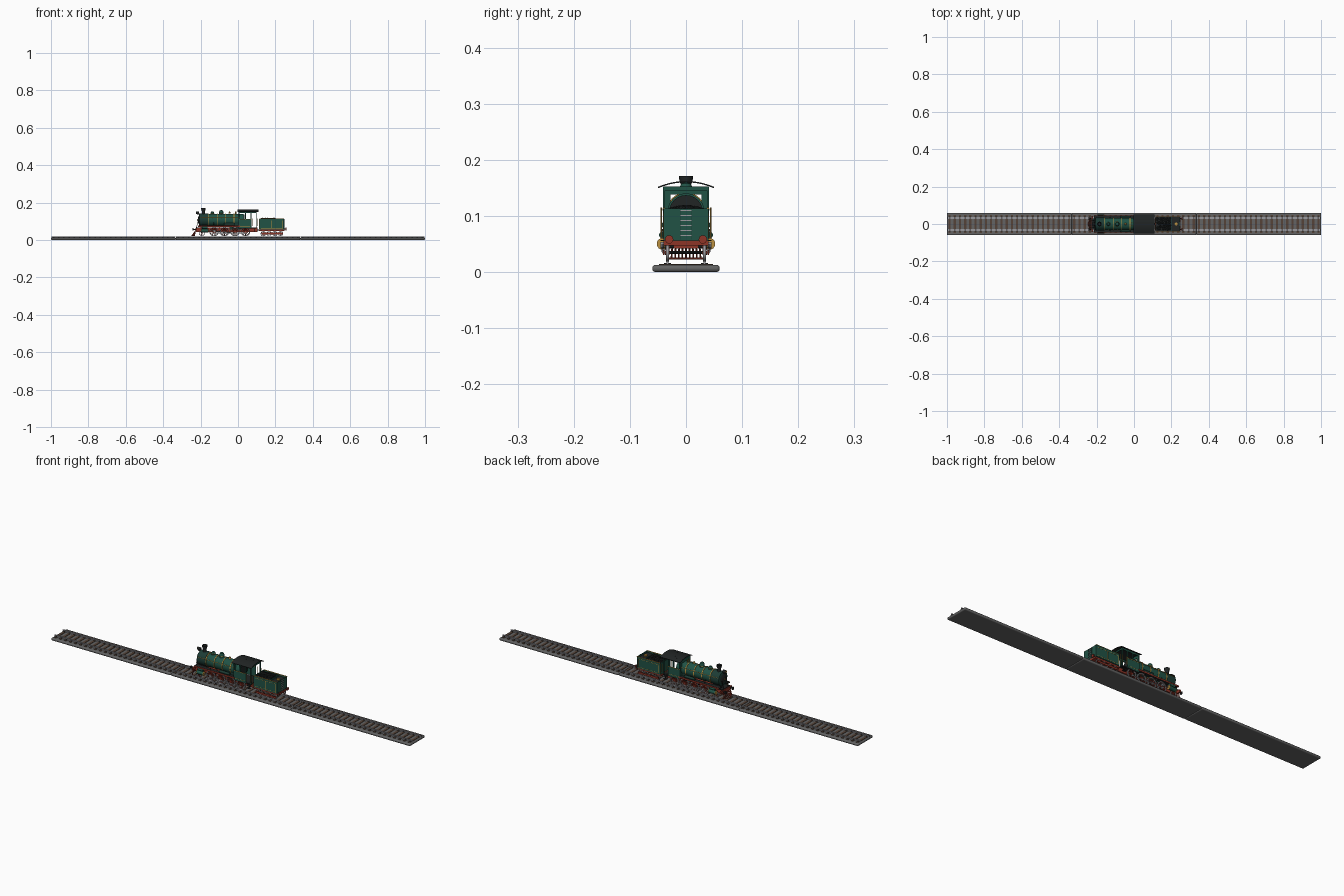
import bpy, bmesh, math, random
from mathutils import Matrix, Vector

if "Cube" in bpy.data.objects:
    bpy.data.objects.remove(bpy.data.objects["Cube"])
random.seed(4)

COLOURS = {
    "green": (0.015, 0.085, 0.06), "black": (0.015, 0.018, 0.018),
    "red": (0.27, 0.035, 0.02), "gold": (0.5, 0.28, 0.05),
    "steel": (0.33, 0.32, 0.34), "stone": (0.125, 0.125, 0.125),
    "wood": (0.09, 0.055, 0.038), "dark_green": (0.012, 0.045, 0.035)}
MATS = {}
for name, rgb in COLOURS.items():
    m = bpy.data.materials.new(name)
    m.use_nodes = True
    m.diffuse_color = (*rgb, 1)
    bsdf = m.node_tree.nodes["Principled BSDF"]
    bsdf.inputs["Base Color"].default_value = (*rgb, 1)
    bsdf.inputs["Roughness"].default_value = 0.6
    MATS[name] = m
KEYS = list(MATS)
TURN = {"X": Matrix.Rotation(math.pi / 2, 4, "Y"),
        "Y": Matrix.Rotation(math.pi / 2, 4, "X"), "Z": Matrix()}


class Part:
    """Collects simple solids into one named object."""
    def __init__(self, name):
        self.name, self.bm = name, bmesh.new()

    def paint(self, verts, mat):
        for f in {f for v in verts for f in v.link_faces}:
            f.material_index = KEYS.index(mat)
        return self

    def box(self, x, y, z, mat, turn=Matrix()):
        centre = Vector([(a + b) / 2 for a, b in (x, y, z)])
        size = [abs(b - a) for a, b in (x, y, z)]
        mx = Matrix.Translation(centre) @ turn @ Matrix.Diagonal((*size, 1))
        return self.paint(bmesh.ops.create_cube(self.bm, size=1, matrix=mx)["verts"], mat)

    def rod(self, a, b, r, mat, r2=None, n=10):
        a, b = Vector(a), Vector(b)
        rot = (b - a).to_track_quat("Z", "Y").to_matrix().to_4x4()
        mx = Matrix.Translation((a + b) / 2) @ rot
        got = bmesh.ops.create_cone(self.bm, cap_ends=True, segments=n, radius1=r,
                                    radius2=r if r2 is None else r2,
                                    depth=(b - a).length, matrix=mx)
        return self.paint(got["verts"], mat)

    def lathe(self, profile, at, axis, mat, n=24):
        mx = Matrix.Translation(at) @ TURN[axis]
        rings = [[self.bm.verts.new(mx @ Vector((r * math.cos(i * math.tau / n),
                                                 r * math.sin(i * math.tau / n), h)))
                  for i in range(n)] for r, h in profile]
        for a, b in zip(rings, rings[1:]):
            for i in range(n):
                j = (i + 1) % n
                self.bm.faces.new((a[i], a[j], b[j], b[i]))
        return self.paint([v for r in rings for v in r], mat)

    def done(self, bevel=0):
        bmesh.ops.remove_doubles(self.bm, verts=self.bm.verts, dist=1e-6)
        bmesh.ops.recalc_face_normals(self.bm, faces=self.bm.faces)
        me = bpy.data.meshes.new(self.name)
        self.bm.to_mesh(me)
        self.bm.free()
        for k in KEYS:
            me.materials.append(MATS[k])
        ob = bpy.data.objects.new(self.name, me)
        bpy.context.collection.objects.link(ob)
        if bevel:
            mod = ob.modifiers.new("bevel", "BEVEL")
            mod.width, mod.segments = bevel, 3
        bpy.ops.object.select_all(action="DESELECT")
        ob.select_set(True)
        bpy.context.view_layer.objects.active = ob
        bpy.ops.object.shade_smooth_by_angle(angle=math.radians(35))
        return ob


# Track: three lengths of ballast, sleepers and rails
for k, word in enumerate(("front", "middle", "rear")):
    x0 = -1 + k * 2 / 3
    x1 = x0 + 2 / 3
    Part("ballast_" + word).box((x0, x1), (-.06, .06), (0, .0125), "stone").done(.005)
    ties = Part("sleepers_" + word)
    for i in range(24):
        x = x0 + (i + .5) / 36
        ties.box((x - .006, x + .006), (-.048, .048), (.008, .0145), "wood")
        for y in (-.033, .033):
            ties.box((x - .004, x + .004), (y - .006, y + .006), (.0145, .0158), "black")
    ties.done()
    rails = Part("rails_" + word)
    for y in (-.033, .033):
        for w, z in ((.005, (.0135, .015)), (.0015, (.015, .018)), (.003, (.018, .02))):
            rails.box((x0 + .002, x1 - .002), (y - w, y + w), z, "steel")
    rails.done()


# Spoked wheels on axles
def wheelset(name, x, r, spokes):
    p = Part(name)
    z = .02 + r
    for s in (-1, 1):
        y = s * .033
        p.lathe([(r * .82, -.003), (r, -.003), (r, .003), (r * .82, .003), (r * .82, -.003)],
                (x, y, z), "Y", "steel", 28)
        p.rod((x, y - .004, z), (x, y + .004, z), r * .24, "red", n=14)
        for i in range(spokes):
            a = i * math.tau / spokes
            tip = Vector((math.cos(a), 0, math.sin(a))) * r * .86
            p.rod((x, y, z), Vector((x, y, z)) + tip, r * .065, "red", n=5)
    p.rod((x, -.034, z), (x, .034, z), r * .14, "black").done()


DRIVERS = [-.128, -.072, -.016, .04]
for i, x in enumerate(DRIVERS):
    wheelset(f"driving_wheels_{i + 1}", x, .025, 12)
wheelset("pilot_wheels", -.193, .015, 8)
for i in range(4):
    wheelset(f"tender_wheels_{i + 1}", .135 + i * .031, .014, 8)

# Boiler with smokebox, bands and front door
Part("boiler").lathe([(0, -.2), (.033, -.2), (.033, .03), (0, .03)], (0, 0, .107), "X", "green", 32).done()
Part("smokebox").lathe([(0, -.209), (.03, -.209), (.0345, -.206), (.0345, -.16), (.03, -.16)],
                       (0, 0, .107), "X", "dark_green", 32).done()
door = Part("smokebox_door")
door.lathe([(0, -.216), (.012, -.214), (.023, -.209), (.023, -.205)], (0, 0, .107), "X", "black")
door.rod((-.22, 0, .107), (-.212, 0, .107), .003, "gold")
door.done()
bands = Part("boiler_bands")
for x in (-.158, -.113, -.068, -.023):
    bands.lathe([(.033, x), (.0348, x), (.0348, x + .004), (.033, x + .004)], (0, 0, .107), "X", "gold", 32)
bands.done()

# Fittings along the top
Part("chimney").lathe([(.012, .135), (.0085, .142), (.0085, .153), (.012, .164), (.0125, .171),
                       (.009, .171), (.007, .15), (0, .15)], (-.185, 0, 0), "Z", "black").done()
Part("steam_dome").lathe([(.014, .134), (.0115, .141), (.0115, .151), (.008, .158), (0, .16)],
                         (-.09, 0, 0), "Z", "green").done()
Part("sand_dome").lathe([(.012, .134), (.0095, .141), (.0095, .147), (.006, .152), (0, .153)],
                        (-.137, 0, 0), "Z", "green").done()
Part("dome_rings").lathe([(.0118, .142), (.0125, .1435), (.0118, .145)], (-.09, 0, 0), "Z", "gold").lathe(
    [(.0098, .142), (.0105, .1435), (.0098, .145)], (-.137, 0, 0), "Z", "gold").done()
Part("bell").lathe([(.0065, .142), (.004, .147), (.003, .151), (0, .152)], (-.045, 0, 0), "Z", "gold", 14).done()
Part("safety_valves").rod((-.012, -.006, .136), (-.012, -.006, .152), .003, "gold").rod(
    (-.012, .006, .136), (-.012, .006, .152), .003, "gold").done()
Part("headlamp").rod((-.224, 0, .146), (-.208, 0, .146), .007, "black", n=16).rod(
    (-.225, 0, .146), (-.2235, 0, .146), .006, "gold", n=16).box((-.22, -.2), (-.004, .004), (.136, .141), "black").done()

# Chassis, running boards and firebox
Part("main_frame").box((-.225, .105), (-.022, .022), (.042, .066), "red").done()
Part("firebox").box((-.045, .02), (-.027, .027), (.055, .105), "dark_green").done()
Part("smokebox_saddle").box((-.2, -.165), (-.02, .02), (.06, .085), "black").done()
boards = Part("running_boards")
pipes = Part("handrails_and_pipes")
for s in (-1, 1):
    boards.box((-.215, .01), (s * .022, s * .043), (.073, .077), "black")
    boards.box((-.215, .01), (s * .043, s * .0445), (.07, .078), "red")
    for x in (-.17, -.1, -.03):
        boards.box((x, x + .003), (s * .022, s * .042), (.062, .074), "black")
    pipes.rod((-.2, s * .0345, .121), (.005, s * .0345, .121), .0011, "gold", n=6)
    for x in (-.19, -.135, -.09, -.04):
        pipes.rod((x, s * .029, .119), (x, s * .0345, .121), .001, "gold", n=6)
    pipes.rod((-.137, s * .008, .138), (-.128, s * .036, .077), .0012, "black", n=6)
    # Air tank under each side
    pipes.rod((-.075, s * .037, .084), (-.02, s * .037, .084), .0065, "dark_green", n=14)
boards.done()
pipes.done()

# Cylinders, piston rods and side rods
gear = Part("cylinders_and_rods")
for s in (-1, 1):
    y = s * .042
    gear.rod((-.197, y, .05), (-.16, y, .05), .0095, "green", n=18)
    gear.rod((-.193, y, .066), (-.164, y, .066), .006, "green", n=14)
    for x in (-.199, -.161):
        gear.rod((x, y, .05), (x + .003, y, .05), .0102, "gold", n=18)
    gear.rod((-.16, y, .05), (-.125, y, .048), .0018, "steel", n=8)
    gear.box((-.13, -.12), (y - .003, y + .003), (.044, .053), "steel")
    gear.rod((-.125, y, .048), (-.016, y, .037), .0022, "steel", n=6)
    gear.box((DRIVERS[0], DRIVERS[-1]), (s * .037, s * .0395), (.035, .039), "steel")
    for x in DRIVERS:
        gear.rod((x, s * .034, .037), (x, s * .042, .037), .0042, "steel", n=12)
gear.done()

# Front beam, buffers and cowcatcher
front = Part("front_beam")
front.box((-.228, -.22), (-.042, .042), (.05, .063), "red")
front.box((-.225, -.2), (-.03, .03), (.063, .068), "black")
for s in (-1, 1):
    front.rod((-.24, s * .029, .057), (-.226, s * .029, .057), .003, "black")
    front.rod((-.243, s * .029, .057), (-.239, s * .029, .057), .0075, "black", n=16)
    front.rod((-.205, s * .018, .13), (-.223, s * .018, .064), .0015, "black", n=6)
front.done()
catcher = Part("cowcatcher")
for i in range(-5, 6):
    catcher.rod((-.226, i * .006, .051), (-.247 + abs(i) * .003, i * .0065, .024), .0016, "red", n=6)
for s in (-1, 1):
    catcher.rod((-.247, 0, .024), (-.231, s * .034, .024), .002, "red", n=6)
catcher.done()

# Cab with window openings and a curved roof
cab = Part("cab")
cab.box((.004, .1), (-.04, .04), (.062, .067), "black")
for s in (-1, 1):
    cab.box((.004, .072), (s * .0385, s * .041), (.064, .112), "green")
    cab.box((.004, .072), (s * .041, s * .0418), (.11, .113), "gold")
    cab.box((.012, .064), (s * .041, s * .0416), (.073, .0745), "gold")
    for x in (.004, .038, .067, .095):
        cab.box((x, x + .005), (s * .037, s * .041), (.112 if x < .09 else .066, .152), "green")
    cab.box((.004, .1), (s * .037, s * .041), (.144, .152), "green")
    cab.box((.004, .008), (s * .028, s * .04), (.066, .15), "green")
    cab.rod((.076, s * .044, .075), (.076, s * .044, .115), .0013, "gold", n=6)
    cab.rod((.102, s * .044, .075), (.102, s * .044, .115), .0013, "gold", n=6)
    for z in (.042, .055):
        cab.box((.078, .097), (s * .034, s * .045), (z, z + .002), "black")
    cab.box((.086, .089), (s * .036, s * .038), (.042, .066), "black")
cab.box((.004, .008), (-.038, .038), (.064, .09), "green")
cab.box((.004, .008), (-.038, .038), (.138, .152), "green")
cab.box((.096, .1), (-.038, .038), (.145, .152), "green")
cab.rod((.01, 0, .107), (.034, 0, .107), .03, "black", n=24)
cab.done()
roof = Part("cab_roof")
for i in range(10):
    a, b = [-.05 + .01 * k for k in (i, i + 1)]
    za, zb = [.161 - 4.2 * v * v for v in (a, b)]
    tilt = Matrix.Rotation(math.atan2(zb - za, b - a), 4, "X")
    roof.box((-.002, .109), (a - .0004, b + .0004), ((za + zb) / 2 - .0012, (za + zb) / 2 + .0012), "black", tilt)
roof.done()

# Tender body, trim, ladder and coal
tender = Part("tender")
tender.box((.112, .248), (-.036, .036), (.048, .056), "red")
tender.box((.115, .246), (-.04, .04), (.056, .099), "green")
for s in (-1, 1):
    tender.box((.115, .246), (s * .0375, s * .04), (.099, .113), "green")
    tender.box((.115, .246), (s * .037, s * .041), (.1125, .1145), "gold")
    for z in (.062, .103):
        tender.box((.122, .239), (s * .04, s * .0406), (z, z + .0014), "gold")
    for x in (.122, .18, .238):
        tender.box((x, x + .0014), (s * .04, s * .0406), (.062, .104), "gold")
    tender.rod((.113, s * .044, .06), (.113, s * .044, .112), .0013, "gold", n=6)
    tender.box((.125, .24), (s * .038, s * .041), (.03, .039), "red")
    tender.rod((.246, s * .03, .058), (.256, s * .03, .058), .003, "black")
    tender.rod((.254, s * .03, .058), (.258, s * .03, .058), .0075, "red", n=16)
    tender.box((.246, .2475), (s * .0095, s * .011), (.058, .113), "dark_green")
for x in (.115, .2, .2435):
    tender.box((x, x + .0025), (-.04, .04), (.098, .113), "green")
tender.box((.246, .249), (-.04, .04), (.047, .056), "red")
for i in range(6):
    tender.box((.246, .2485), (-.01, .01), (.064 + i * .009, .0655 + i * .009), "steel")
tender.box((.203, .243), (-.037, .037), (.099, .106), "black")
tender.rod((.225, 0, .106), (.225, 0, .113), .008, "gold", n=16)
tender.box((.098, .116), (-.006, .006), (.05, .056), "black")
tender.done()
coal = Part("coal")
coal.box((.118, .2), (-.037, .037), (.098, .106), "black")
for i in range(110):
    x, y = random.uniform(.123, .195), random.uniform(-.033, .033)
    hump = .008 * (1 - (y / .036) ** 2)
    got = bmesh.ops.create_icosphere(coal.bm, subdivisions=1, radius=random.uniform(.004, .006),
                                     matrix=Matrix.Translation((x, y, .106 + hump)))
    coal.paint(got["verts"], "black")
coal.done()
